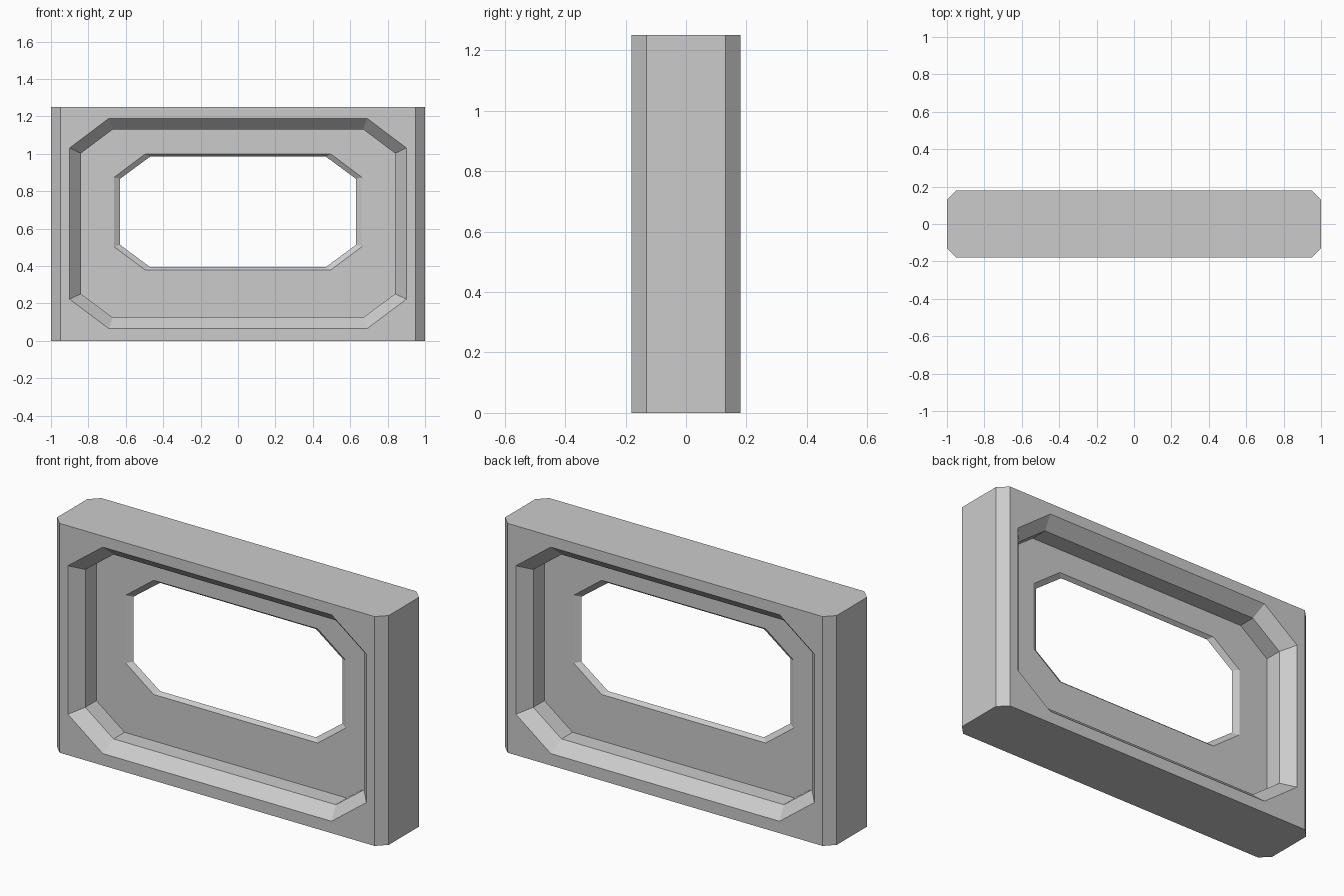
import bpy, bmesh

if "Cube" in bpy.data.objects:
    bpy.data.objects.remove(bpy.data.objects["Cube"])


def octagon(bm, y, hx, z0, z1, cx=0.0, cz=0.0):
    """Ring of 8 verts: rectangle with cut corners (cut 0 = plain rectangle)."""
    pts = [(hx, z0 + cz), (hx, z1 - cz), (hx - cx, z1), (cx - hx, z1),
           (-hx, z1 - cz), (-hx, z0 + cz), (cx - hx, z0), (hx - cx, z0)]
    return [bm.verts.new((x, y, z)) for x, z in pts]


# Half cross-section from outer rim to the ridge of the opening (front side)
half = [
    (-0.13, 1.0, 0.0, 1.25),                     # outer side
    (-0.18, 0.95, 0.0, 1.25),                    # vertical edge chamfer
    (-0.18, 0.90, 0.065, 1.19, 0.21, 0.158),     # recess rim
    (-0.115, 0.84, 0.125, 1.13, 0.17, 0.127),    # recess chamfer
    (-0.02, 0.84, 0.125, 1.13, 0.17, 0.127),     # straight recess wall
    (-0.02, 0.663, 0.378, 1.0, 0.168, 0.126),    # thin panel
]
ridge = [(0.0, 0.63, 0.395, 0.985, 0.16, 0.118)]  # opening edge
profile = half + ridge + [(-r[0],) + r[1:] for r in reversed(half)]

# Loft the rings into a closed frame
bm = bmesh.new()
rings = [octagon(bm, *r) for r in profile]
for a, b in zip(rings, rings[1:] + rings[:1]):
    for i in range(8):
        j = (i + 1) % 8
        bm.faces.new((a[i], a[j], b[j], b[i]))
bmesh.ops.remove_doubles(bm, verts=bm.verts, dist=1e-5)
bmesh.ops.recalc_face_normals(bm, faces=bm.faces)

mesh = bpy.data.meshes.new("window_frame_panel")
bm.to_mesh(mesh)
bm.free()
panel = bpy.data.objects.new("window_frame_panel", mesh)
bpy.context.collection.objects.link(panel)
